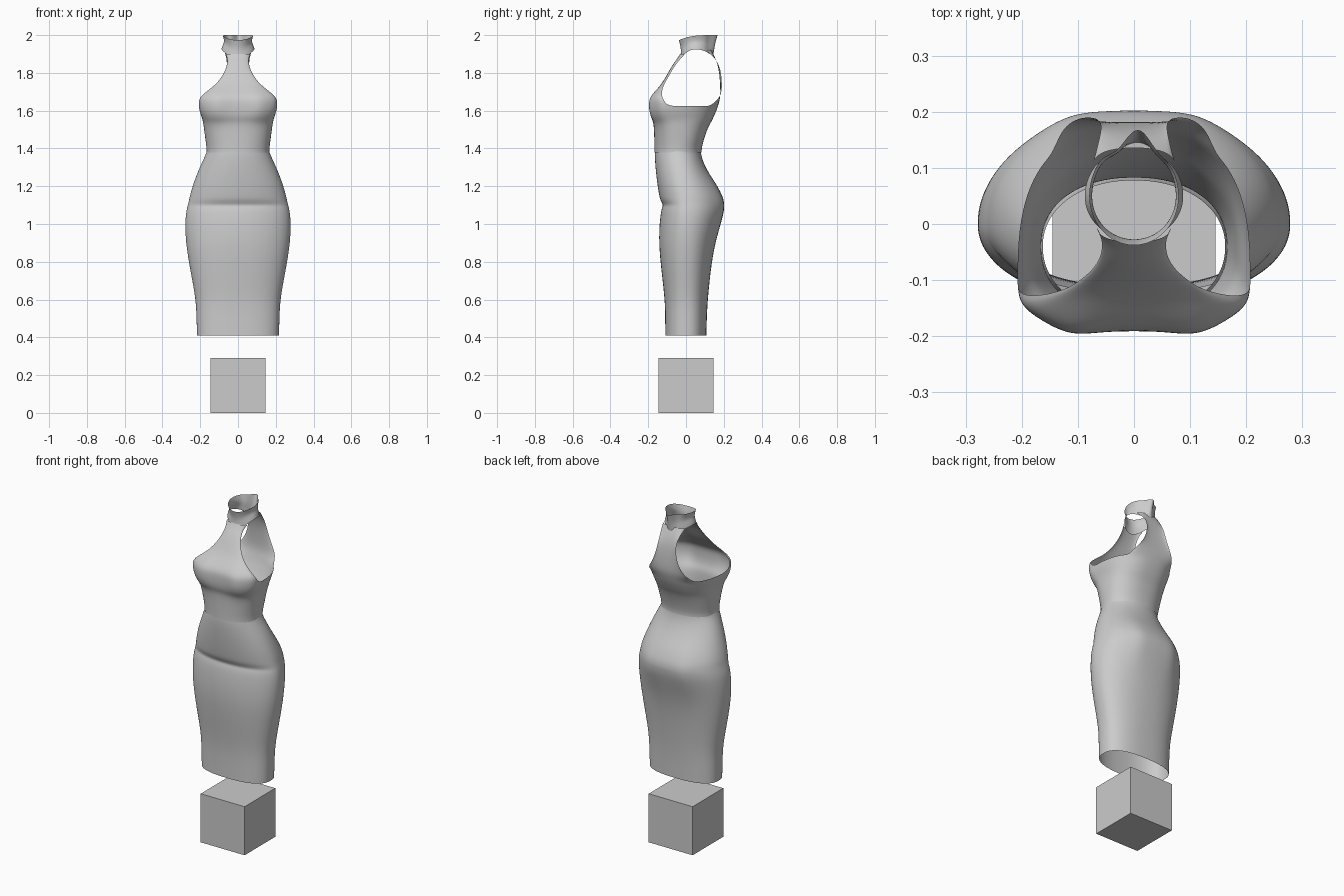
import bpy
from math import sin, cos, pi, exp, copysign

N = 48  # columns around the garment


def power(v, p):
    return copysign(abs(v) ** (2 / p), v)


def section(z, w, front, back, mid, p, lobe_f=0.0, lobe_b=0.0):
    """Closed ring: separate front and back depth, optional paired bulges."""
    ring = []
    for j in range(N):
        a = 2 * pi * j / N
        x, c = w * power(sin(a), p), power(cos(a), p)
        y = mid - c * ((mid - front) if c > 0 else (back - mid))
        bump = exp(-((abs(x) - 0.115) / 0.05) ** 2) * abs(cos(a))
        y += -lobe_f * bump if c > 0 else lobe_b * bump
        ring.append((x, y, z))
    return ring


def bridge(a, b, closed):
    n = len(a)
    return [(a[j], a[(j + 1) % n], b[(j + 1) % n], b[j])
            for j in range(n if closed else n - 1)]


def make(name, verts, faces, levels=2):
    mesh = bpy.data.meshes.new(name)
    mesh.from_pydata(verts, [], faces)
    mesh.update()
    for f in mesh.polygons:
        f.use_smooth = True
    ob = bpy.data.objects.new(name, mesh)
    bpy.context.collection.objects.link(ob)
    sub = ob.modifiers.new("smooth", 'SUBSURF')
    sub.levels = sub.render_levels = levels
    return ob


def tube(rings):
    verts, faces = [], []
    for i, r in enumerate(rings):
        verts += r
        if i:
            n = len(r)
            faces += bridge(range((i - 1) * n, i * n), range(i * n, (i + 1) * n), True)
    return verts, faces


# pencil skirt: z, half width, front, back, widest y, squareness, bulges
skirt = [
    (0.41, .217, -.110, .108, 0, 2.5),
    (0.50, .220, -.110, .110, 0, 2.5),
    (0.60, .223, -.112, .115, 0, 2.4),
    (0.75, .252, -.130, .130, 0, 2.3),
    (0.88, .274, -.143, .150, 0, 2.2),
    (0.98, .281, -.142, .178, 0, 2.1, 0, .004),
    (1.05, .277, -.135, .198, 0, 2.1, 0, .008),
    (1.085, .270, -.128, .202, 0, 2.1, 0, .008),
    (1.10, .266, -.120, .203, 0, 2.1, 0, .008),
    (1.125, .260, -.136, .200, 0, 2.1, 0, .008),
    (1.15, .255, -.142, .192, 0, 2.1, 0, .006),
    (1.20, .241, -.150, .168, -.01, 2.1, 0, .004),
    (1.27, .216, -.159, .120, -.02, 2.1),
    (1.33, .189, -.164, .090, -.03, 2.1),
    (1.37, .170, -.165, .080, -.04, 2.1),
    (1.395, .163, -.163, .078, -.04, 2.1),
]
make("skirt", *tube([section(*s) for s in skirt]))

# bodice: closed torso, then front and back halter panels above the armholes
torso = [
    (1.378, .166, -.167, .083, -.04, 2.2),
    (1.40, .166, -.167, .083, -.04, 2.2),
    (1.45, .173, -.168, .095, -.04, 2.3),
    (1.51, .181, -.170, .116, -.05, 2.4),
    (1.54, .185, -.174, .134, -.06, 2.5, .004),
    (1.565, .192, -.185, .146, -.08, 2.6, .008),
    (1.595, .203, -.190, .160, -.095, 2.6, .012),
    (1.625, .208, -.191, .170, -.10, 2.7, .013),
]
verts, faces = tube([section(*s) for s in torso])
top = (len(torso) - 1) * N


def panel(columns, rows, side):
    """Strip rising from torso columns; rows: z, half width, y middle, y edge, lobe."""
    last = [top + c % N for c in columns]
    n = len(last)
    for z, hw, ym, ye, lobe in rows:
        start = len(verts)
        for k in range(n):
            t = (2 * k / (n - 1) - 1) * pi / 2
            x = side * hw * power(sin(t), 2.3)
            y = ym + (ye - ym) * (1 - power(cos(t), 2.3))
            y -= lobe * exp(-((abs(x) - 0.115) / 0.05) ** 2) * cos(t)
            verts.append((x, y, z))
        row = list(range(start, start + n))
        faces.extend(bridge(last, row, False))
        last = row


panel(range(-N // 4, N // 4 + 1), [
    (1.665, .207, -.190, -.125, .013),
    (1.695, .175, -.170, -.130, .008),
    (1.735, .122, -.135, -.118, 0),
    (1.77, .092, -.112, -.098, 0),
    (1.81, .068, -.090, -.076, 0),
    (1.85, .056, -.066, -.050, 0),
    (1.88, .057, -.043, -.025, 0),
    (1.90, .066, -.032, -.005, 0),
], 1)
panel(range(N // 2 - 5, N // 2 + 6), [
    (1.66, .128, .180, .172, 0),
    (1.70, .098, .182, .190, 0),
    (1.75, .074, .180, .190, 0),
    (1.80, .062, .176, .186, 0),
    (1.85, .057, .166, .172, 0),
    (1.89, .064, .150, .142, 0),
    (1.92, .074, .136, .105, 0),
], -1)
make("halter_bodice", verts, faces)

# standing collar, dipped at the front and gathered at the back
rings = []
for t, w, front, back in [(0, .088, -.030, .135), (.25, .083, -.028, .135),
                          (.5, .074, -.027, .135), (.75, .075, -.031, .138),
                          (1, .080, -.038, .142)]:
    ring = []
    for j in range(N):
        a = 2 * pi * j / N
        low = 1.925 - (.050 if cos(a) > 0 else .030) * cos(a) ** 2
        high = 2.0 - .027 * ((1 + cos(a)) / 2) ** 3
        y = .05 - cos(a) * ((.05 - front) if cos(a) > 0 else (back - .05))
        gather = max(0, -cos(a)) ** 4
        y += gather * (.010 + .018 * cos(5 * (a - pi) + .6)) * (.4 + .6 * t)
        ring.append((w * sin(a), y, low + (high - low) * t))
    rings.append(ring)
make("collar", *tube(rings))

# plain block under the dress
bpy.ops.mesh.primitive_cube_add(size=.29, location=(0, 0, .145))
bpy.context.object.name = "base_block"
